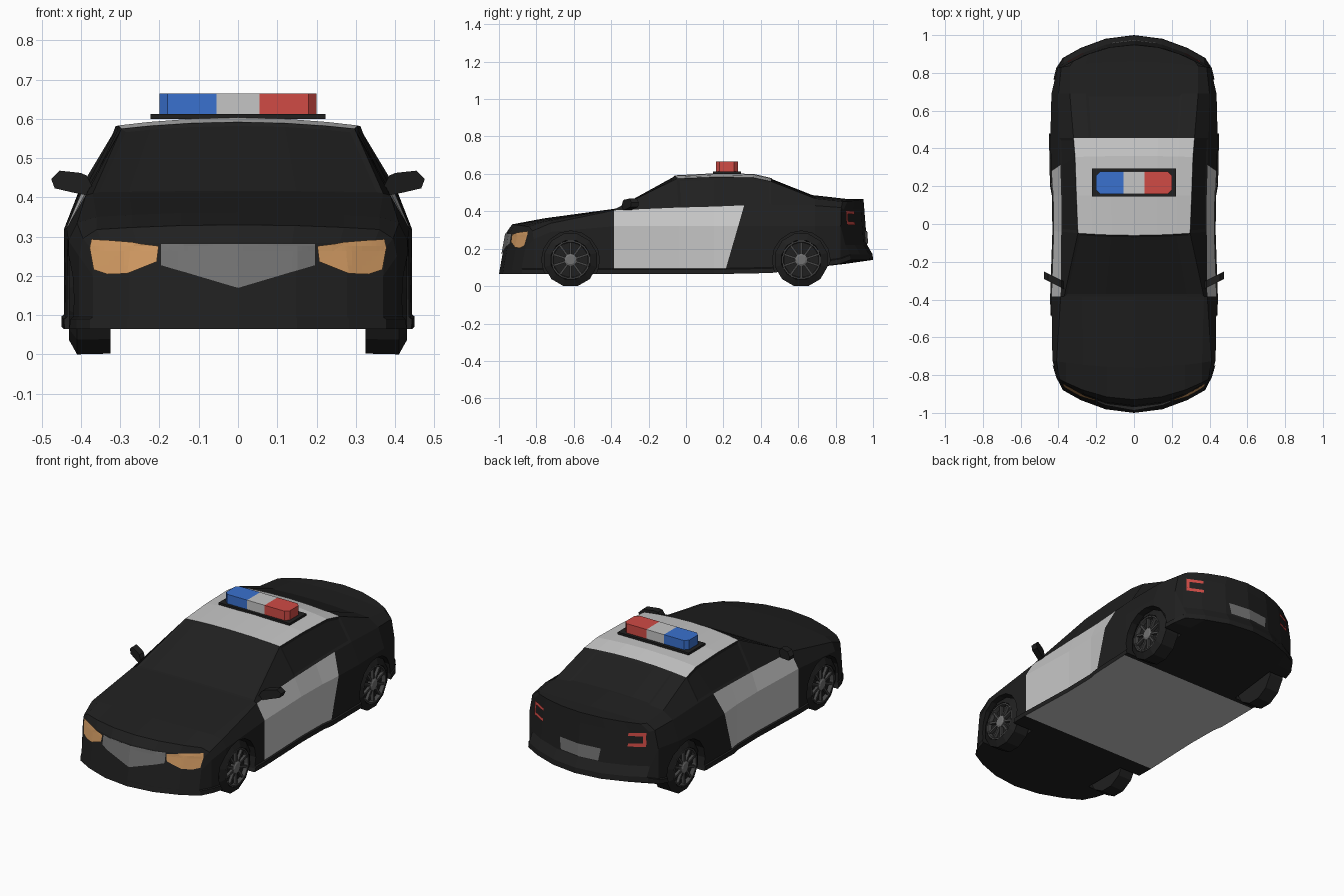
import bpy, bmesh, math
from mathutils import Matrix, Vector
from mathutils.bvhtree import BVHTree

if "Cube" in bpy.data.objects:
    bpy.data.objects.remove(bpy.data.objects["Cube"])

def material(name, *rgb):
    m = bpy.data.materials.new(name)
    m.diffuse_color = (*rgb, 1)
    m.use_nodes = True
    m.node_tree.nodes["Principled BSDF"].inputs["Base Color"].default_value = m.diffuse_color
    return m

BLACK = material("black paint", .014, .014, .014)
WHITE = material("pale panel", .56, .56, .56)
GREY = material("mid grey", .17, .17, .17)
RIM = material("dark rim", .06, .06, .06)
AMBER = material("amber lamp", .65, .33, .125)
RED = material("red lamp", .63, .07, .06)
BLUE = material("blue lamp", .042, .165, .62)

def finish(name, bm, *mats):
    bmesh.ops.recalc_face_normals(bm, faces=bm.faces)
    me = bpy.data.meshes.new(name)
    bm.to_mesh(me)
    ob = bpy.data.objects.new(name, me)
    for m in mats:
        me.materials.append(m)
    bpy.context.collection.objects.link(ob)
    return ob

def prism(name, pts, vec, mat):
    bm = bmesh.new()
    f = bm.faces.new([bm.verts.new(p) for p in pts])
    ex = bmesh.ops.extrude_face_region(bm, geom=[f], use_keep_orig=True)
    bmesh.ops.translate(bm, vec=vec, verts=[v for v in ex["geom"] if isinstance(v, bmesh.types.BMVert)])
    return finish(name, bm, mat)

# Body stations: y, bow, lean, floor z, width, mid z, belt w, belt z, top w, top edge z, top centre z
S = [(-1.0, .85, .18, .065, .37, .20, .375, .27, .345, .28, .286),
     (-.93, .70, 0, .065, .405, .25, .395, .295, .36, .318, .330),
     (-.76, .20, 0, .065, .432, .29, .41, .335, .36, .350, .362),
     (-.385, 0, 0, .065, .437, .32, .388, .405, .37, .410, .413),
     (-.06, .13, 0, .065, .425, .32, .385, .420, .297, .575, .592),
     (.15, 0, 0, .065, .428, .32, .385, .425, .305, .583, .603),
     (.205, 0, .29, .065, .438, .32, .39, .432, .312, .581, .600),
     (.455, 0, 0, .07, .443, .32, .395, .435, .32, .560, .578),
     (.69, 0, 0, .10, .437, .32, .40, .430, .34, .468, .485),
     (.86, -.2, 0, .12, .405, .32, .385, .420, .34, .452, .466),
     (1.0, -.85, -.08, .14, .37, .22, .36, .410, .32, .452, .465)]
COLS = (-1, -.75, -.4, 0, .4, .75, 1)
last = len(S) - 1

def body_point(s, r, f):
    y, bow, lean, zb, w, z3, w4, z4, w5, z5, zc = S[s]
    x = f * (w + .007, w + .007, w, w, w4, w5)[r]
    z = (zb, zb + .025, zb + .03, z3, z4, z5)[r]
    if r == 5:
        z += (zc - z5) * (1 - f * f)
    if s == last and r > 2:      # rear bumper step
        y -= .025
    return x, y + bow * x * x + lean * (z - zb), z

bm = bmesh.new()
cache = {}
def V(s, r, c):
    if (s, r, c) not in cache:
        cache[s, r, c] = bm.verts.new(body_point(s, r, COLS[c]))
    return cache[s, r, c]

glass = {"front": [], "rear": [], "left": [], "right": []}
for s in range(last):
    for c in range(6):
        floor = bm.faces.new([V(s, 0, c), V(s, 0, c + 1), V(s + 1, 0, c + 1), V(s + 1, 0, c)])
        top = bm.faces.new([V(s, 5, c), V(s, 5, c + 1), V(s + 1, 5, c + 1), V(s + 1, 5, c)])
        if 3 <= s <= 6:
            floor.material_index = 1
        if 4 <= s <= 6:
            top.material_index = 1
        if s == 3:
            glass["front"].append(top)
        if s == 7 and 0 < c < 5:
            glass["rear"].append(top)
    for c, side in ((0, "left"), (6, "right")):
        for r in range(5):
            f = bm.faces.new([V(s, r, c), V(s, r + 1, c), V(s + 1, r + 1, c), V(s + 1, r, c)])
            if 3 <= s <= 5 and r in (2, 3):
                f.material_index = 1
            if 4 <= s <= 6 and r == 4:
                glass[side].append(f)
for s in (0, last):
    for r in range(5):
        for c in range(6):
            bm.faces.new([V(s, r, c), V(s, r, c + 1), V(s, r + 1, c + 1), V(s, r + 1, c)])
bmesh.ops.recalc_face_normals(bm, faces=bm.faces)
tree = BVHTree.FromBMesh(bm)
# Recessed window panes
for faces in glass.values():
    bmesh.ops.inset_region(bm, faces=faces, thickness=.014, depth=-.004, use_even_offset=True)
body = finish("body", bm, BLACK, WHITE)

# Wheel arches
WHEELS = [(sx, y) for sx in (-1, 1) for y in (-.617, .616)]
bm = bmesh.new()
for sx, y in WHEELS:
    bmesh.ops.create_cone(bm, cap_ends=True, segments=16, radius1=.155, radius2=.155, depth=.22,
                          matrix=Matrix.Translation((sx * .42, y, .14)) @ Matrix.Rotation(math.pi / 2, 4, 'Y'))
cutter = finish("arch_cutter", bm, BLACK)
cutter.hide_render = True
cutter.hide_set(True)
mod = body.modifiers.new("arches", 'BOOLEAN')
mod.operation, mod.solver, mod.object = 'DIFFERENCE', 'EXACT', cutter

# Wheels
def lathe(name, profile, sx, y, mat, seg=12):
    bm = bmesh.new()
    rings = []
    for x, r in profile:
        rings.append([bm.verts.new((sx * x, y + r * math.sin(a), .14 + r * math.cos(a)))
                      for a in [(i + .5) * math.tau / seg for i in range(seg)]])
    for a, b in zip(rings, rings[1:]):
        for i in range(seg):
            j = (i + 1) % seg
            bm.faces.new([a[i], a[j], b[j], b[i]])
    bm.faces.new(rings[0])
    bm.faces.new(rings[-1])
    return finish(name, bm, mat)

for sx, y in WHEELS:
    lathe("tyre", [(.325, .10), (.325, .143), (.41, .145), (.43, .108), (.405, .10)], sx, y, BLACK)
    lathe("rim_ring", [(.40, .104), (.429, .104), (.429, .096), (.40, .092)], sx, y, RIM, 20)
    lathe("rim_dish", [(.40, .096), (.407, .094)], sx, y, BLACK, 20)
    lathe("hub", [(.40, .034), (.425, .034), (.43, .024)], sx, y, GREY, 10)
    bm = bmesh.new()
    for i in range(10):
        a = i * math.tau / 10
        m = (Matrix.Translation((sx * .416, y, .14)) @ Matrix.Rotation(a, 4, 'X')
             @ Matrix.Translation((0, 0, .062)) @ Matrix.Diagonal((.016, .012, .072, 1)))
        bmesh.ops.create_cube(bm, size=1, matrix=m)
    finish("spokes", bm, RIM)

# Thin plates wrapped onto the nose (end=-1) or tail (end=1)
def wrapped_plate(name, poly, mat, end, sx=1):
    bm = bmesh.new()
    bm.faces.new([bm.verts.new((sx * x, 0, z)) for x, z in poly])
    bmesh.ops.triangulate(bm, faces=bm.faces)
    for axis, lo in ((0, -.4), (2, .15)):
        for i in range(1, 65):
            co = Vector((0, 0, 0))
            co[axis] = lo + i * .0125
            no = Vector((axis == 0, 0, axis == 2))
            bmesh.ops.bisect_plane(bm, geom=bm.verts[:] + bm.edges[:] + bm.faces[:],
                                   plane_co=co, plane_no=no)
    for v in bm.verts:
        loc, normal = tree.ray_cast(Vector((v.co.x, end * 2, v.co.z)), Vector((0, -end, 0)))[:2]
        if loc:
            v.co = loc + normal * .006
        else:
            v.co.y = end * .85
    return finish(name, bm, mat)

wrapped_plate("grille", [(-.195, .281), (.195, .281), (.195, .225), (0, .167), (-.195, .225)], GREY, -1)
wrapped_plate("number_plate", [(-.13, .295), (.13, .295), (.118, .226), (-.118, .226)], GREY, 1)
for sx in (-1, 1):
    wrapped_plate("headlight", [(.20, .275), (.27, .284), (.37, .292), (.375, .27), (.365, .215),
                                (.33, .203), (.28, .205), (.205, .235)], AMBER, -1, sx)
    # Bracket-shaped tail lights: two arms and an outer upright
    for arm in ([(.265, .400), (.347, .404), (.347, .386), (.265, .383)],
                [(.332, .386), (.347, .386), (.349, .346), (.334, .346)],
                [(.265, .343), (.349, .346), (.349, .328), (.265, .325)]):
        wrapped_plate("tail_light", arm, RED, 1, sx)
    # Door mirrors
    outline = [(.37, .425), (.385, .455), (.40, .462), (.455, .468), (.476, .447), (.467, .423), (.42, .412), (.385, .405)]
    prism("door_mirror", [(sx * x, -.345 + .5 * (x - .37), z) for x, z in outline], (0, .04, 0), BLACK)

# Light bar
prism("light_bar_base", [(-.223, .145, .60), (.223, .145, .60), (.223, .295, .60), (-.223, .295, .60)],
      (0, 0, .012), BLACK)
prism("light_bar_centre", [(-.055, .16, .61), (.055, .16, .61), (.055, .277, .61), (-.055, .277, .61)],
      (0, 0, .055), WHITE)
for sx, mat, name in ((-1, BLUE, "blue_beacon"), (1, RED, "red_beacon")):
    pts = [(.055, .16), (.18, .16), (.20, .18), (.20, .257), (.18, .277), (.055, .277)]
    prism(name, [(sx * x, y, .61) for x, y in pts], (0, 0, .055), mat)
